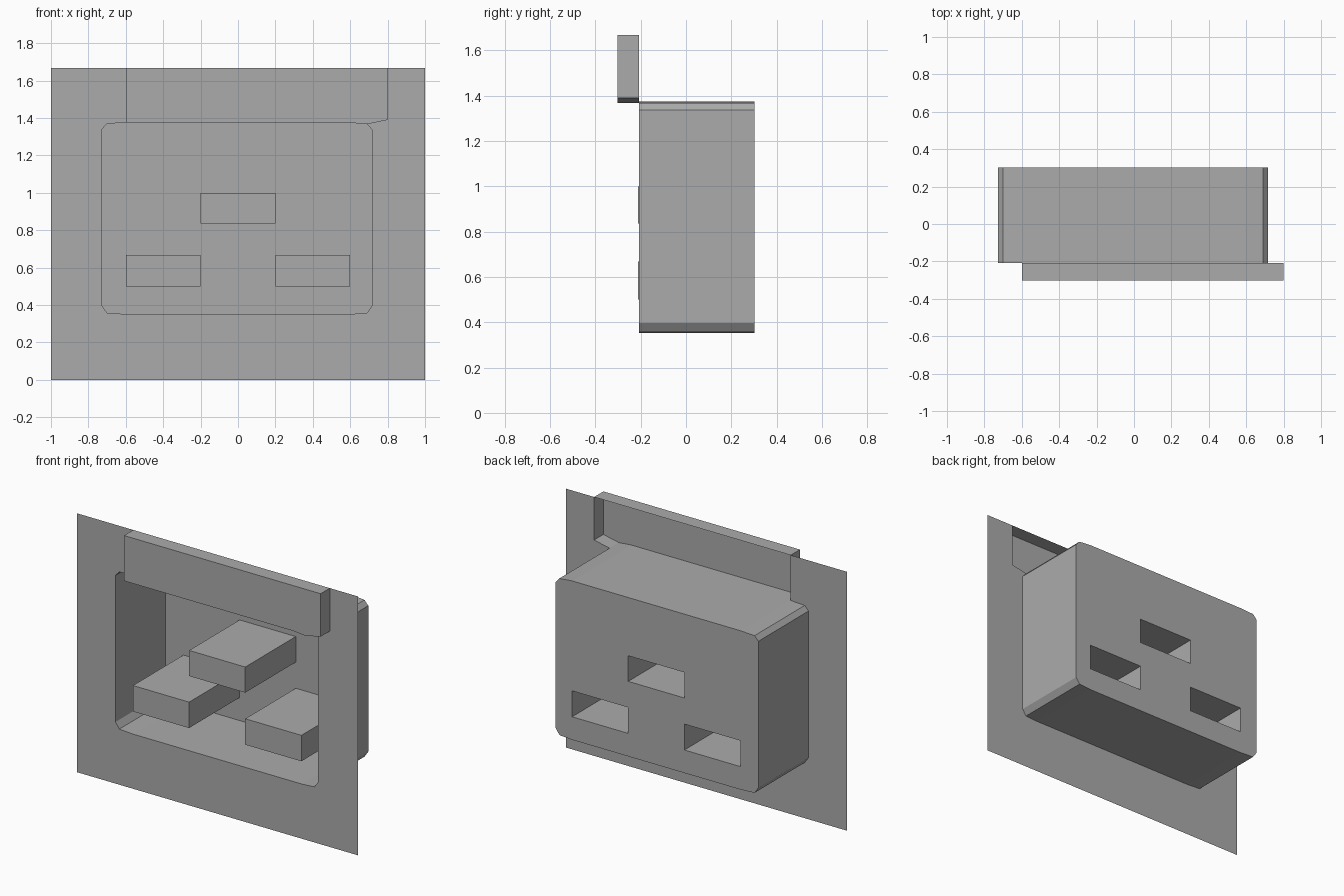
import bpy
import bmesh

cube = bpy.data.objects.get("Cube")
if cube:
    bpy.data.objects.remove(cube)

FRONT, SHEET, BACK, PEG_TIP = -0.302, -0.208, 0.302, -0.212
TOP = 1.667

grey = bpy.data.materials.new("mid grey")
grey.use_nodes = True
colour = (0.41, 0.41, 0.41, 1)
grey.diffuse_color = colour
grey.node_tree.nodes["Principled BSDF"].inputs["Base Color"].default_value = colour


def loop(bm, points, y):
    return [bm.verts.new((x, y, z)) for x, z in points]


def walls(bm, a, b):
    """Join two matching loops with a band of quads."""
    for i in range(len(a)):
        j = (i + 1) % len(a)
        bm.faces.new((a[i], a[j], b[j], b[i]))


def finish(bm, name):
    mesh = bpy.data.meshes.new(name)
    bm.to_mesh(mesh)
    bm.free()
    mesh.materials.append(grey)
    obj = bpy.data.objects.new(name, mesh)
    bpy.context.collection.objects.link(obj)
    return obj


def rect(x0, x1, z0, z1):
    return [(x0, z0), (x1, z0), (x1, z1), (x0, z1)]


# Rounded pocket outline, from upper right down and round to upper left
opening = [(0.6, 1.375), (0.69, 1.367), (0.717, 1.337),
           (0.717, 0.397), (0.69, 0.358), (0.6, 0.352),
           (-0.6, 0.352), (-0.7, 0.358), (-0.727, 0.397),
           (-0.727, 1.341), (-0.7, 1.37), (-0.6, 1.375)]
sockets = [rect(-0.2, 0.2, 0.835, 1.0),
           rect(-0.6, -0.2, 0.5, 0.667),
           rect(0.2, 0.6, 0.5, 0.667)]
tab_right = [(0.8, TOP), (0.8, 1.39)]

# Thin front panel, wrapping round the opening and the raised tab
bm = bmesh.new()
outline = ([(-1, TOP), (-1, 0), (1, 0), (1, TOP)] + tab_right
           + opening[1:] + [(-0.6, TOP)])
bm.faces.new(loop(bm, outline, SHEET))
finish(bm, "front_panel")

# Raised tab, open at the back
bm = bmesh.new()
outline = [(-0.6, TOP)] + tab_right + [opening[1], opening[0], opening[-1]]
front = loop(bm, outline, FRONT)
rear = loop(bm, outline, SHEET)
bm.faces.new(front)
walls(bm, front, rear)
bmesh.ops.recalc_face_normals(bm, faces=bm.faces)
finish(bm, "raised_tab")

# Pocket side walls and a back wall pierced by the socket holes
bm = bmesh.new()
walls(bm, loop(bm, opening, SHEET), loop(bm, opening, BACK))
edges = []
for points in [opening] + sockets:
    ring = loop(bm, points, BACK)
    edges += [bm.edges.new((ring[i - 1], ring[i])) for i in range(len(ring))]
bmesh.ops.triangle_fill(bm, edges=edges, use_beauty=True, normal=(0, 1, 0))
bmesh.ops.remove_doubles(bm, verts=bm.verts, dist=0.0001)
bmesh.ops.recalc_face_normals(bm, faces=bm.faces)
finish(bm, "pocket")

# Pegs reaching forward, hollow from behind
for name, points in zip(("upper_peg", "lower_right_peg", "lower_left_peg"), sockets):
    bm = bmesh.new()
    tip = loop(bm, points, PEG_TIP)
    walls(bm, tip, loop(bm, points, BACK))
    bm.faces.new(tip)
    bmesh.ops.recalc_face_normals(bm, faces=bm.faces)
    finish(bm, name)
